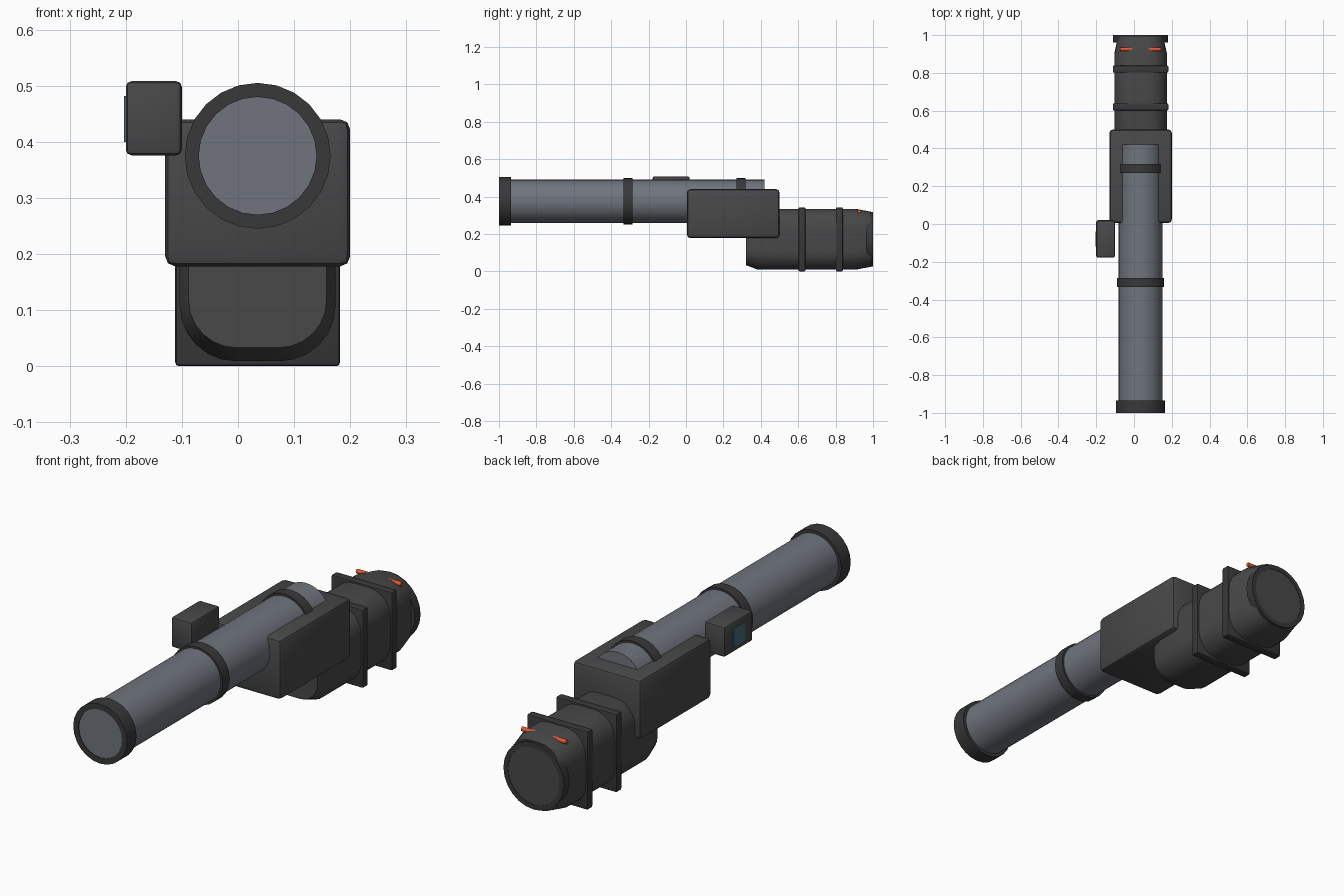
import bpy, bmesh, math

if "Cube" in bpy.data.objects:
    bpy.data.objects.remove(bpy.data.objects["Cube"])

def mat(name, r, g, b):
    m = bpy.data.materials.new(name)
    m.diffuse_color = (r, g, b, 1)
    m.use_nodes = True
    m.node_tree.nodes["Principled BSDF"].inputs["Base Color"].default_value = m.diffuse_color
    return m

DARK = mat("dark_casing", 0.065, 0.065, 0.068)
BLACK = mat("black_band", 0.04, 0.04, 0.042)
STEEL = mat("blue_steel", 0.16, 0.175, 0.205)
ORANGE = mat("orange", 0.75, 0.1, 0.03)
SCREEN = mat("screen_blue", 0.06, 0.14, 0.19)
CX, BARREL_Z, BODY_Z = 0.035, 0.375, 0.172

def finish(name, bm, material):
    bmesh.ops.recalc_face_normals(bm, faces=bm.faces[:])
    me = bpy.data.meshes.new(name)
    bm.to_mesh(me)
    bm.free()
    me.materials.append(material)
    me.shade_smooth()
    me.set_sharp_from_angle(angle=math.radians(32))
    ob = bpy.data.objects.new(name, me)
    bpy.context.scene.collection.objects.link(ob)
    return ob

def box(name, lo, hi, bevel, material, segs=2):
    bm = bmesh.new()
    bmesh.ops.create_cube(bm, size=1)
    for v in bm.verts:
        v.co = [lo[i] + (v.co[i] + 0.5) * (hi[i] - lo[i]) for i in range(3)]
    if bevel:
        bmesh.ops.bevel(bm, geom=bm.edges[:], offset=bevel, segments=segs,
                        profile=0.5, affect='EDGES')
    return finish(name, bm, material)

def loft(name, sections, material, caps=True):
    """Skin a list of point rings; without caps the last ring joins the first."""
    bm = bmesh.new()
    rings = [[bm.verts.new(p) for p in s] for s in sections]
    pairs = list(zip(rings, rings[1:]))
    if caps:
        bm.faces.new(rings[0])
        bm.faces.new(rings[-1])
    else:
        pairs.append((rings[-1], rings[0]))
    for a, b in pairs:
        n = len(a)
        for i in range(n):
            bm.faces.new((a[i], a[(i + 1) % n], b[(i + 1) % n], b[i]))
    return finish(name, bm, material)

def circle(y, r, z, n):
    return [(CX + r * math.cos(2 * math.pi * i / n), y,
             z + r * math.sin(2 * math.pi * i / n)) for i in range(n)]

def rounded(y, hx, hz, r, n=6):
    pts = []
    for q, (sx, sz) in enumerate([(1, 1), (-1, 1), (-1, -1), (1, -1)]):
        for i in range(n + 1):
            a = math.pi / 2 * (q + i / n)
            pts.append((CX + sx * (hx - r) + r * math.cos(a), y,
                        BODY_Z + sz * (hz - r) + r * math.sin(a)))
    return pts

def rod(name, y0, y1, r, z, material, n=24):
    return loft(name, [circle(y0, r, z, n), circle(y1, r, z, n)], material)

def tube(name, y0, y1, ro, ri, z, material, n=24):
    return loft(name, [circle(y0, ro, z, n), circle(y1, ro, z, n),
                       circle(y1, ri, z, n), circle(y0, ri, z, n)], material, caps=False)

# Barrel with muzzle ring and bands
rod("barrel", -0.997, 0.42, 0.116, BARREL_Z, STEEL, 32)
tube("muzzle_ring", -1.0, -0.935, 0.13, 0.105, BARREL_Z, BLACK)
for i, y in enumerate((-0.31, 0.293)):
    rod(f"barrel_band_{i}", y - 0.024, y + 0.024, 0.125, BARREL_Z, BLACK)

# Middle housing
box("housing", (-0.13, 0.005, 0.178), (0.2, 0.5, 0.44), 0.018, DARK)

# Rear body, tapered at both ends
loft("rear_body", [rounded(0.322, 0.123, 0.139, 0.085), rounded(0.385, 0.139, 0.163, 0.1),
                   rounded(0.905, 0.139, 0.163, 0.1), rounded(0.99, 0.12, 0.147, 0.095)], DARK)

# Square collars
for i, y in enumerate((0.62, 0.82)):
    box(f"collar_{i}", (CX - 0.147, y - 0.019, 0.0), (CX + 0.147, y + 0.019, 0.342), 0.007, BLACK)

# Rear cap
tube("rear_rim", 0.962, 1.0, 0.146, 0.125, BODY_Z, BLACK)
rod("rear_plate", 0.965, 0.998, 0.126, BODY_Z, DARK)

# Warning bar, breaking the surface at the rounded shoulders
bar = rod("warning_bar", -0.108, 0.108, 0.0095, 0, ORANGE, 12)
for v in bar.data.vertices:
    x, y, z = v.co
    v.co = (CX + y, 0.925 - (x - CX), 0.321 + z)

# Sight and its screen
box("sight", (-0.2, -0.178, 0.376), (-0.1, 0.02, 0.508), 0.01, DARK)
box("sight_screen", (-0.203, -0.12, 0.4), (-0.19, -0.04, 0.482), 0, SCREEN)
